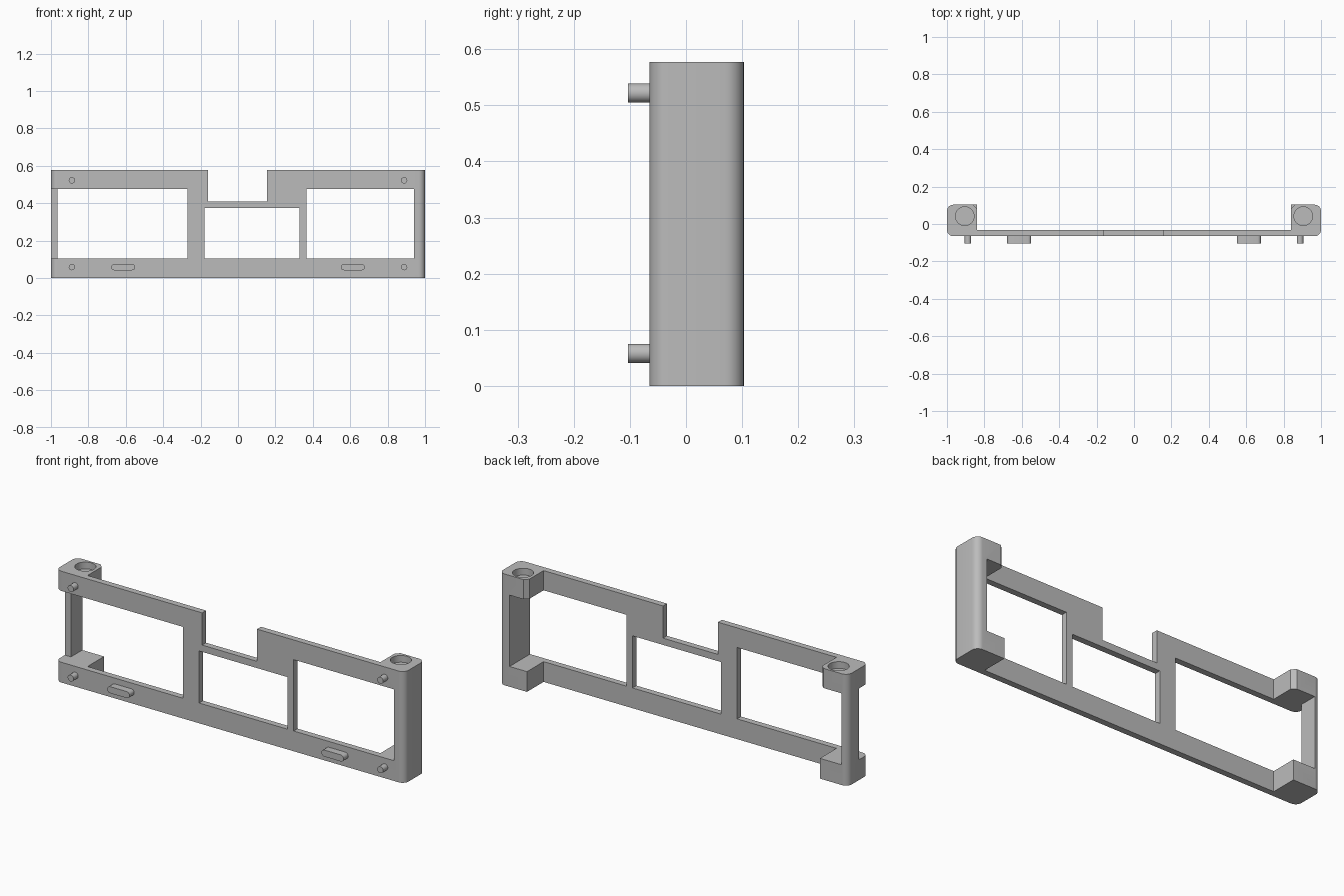
import bpy, bmesh, math

if "Cube" in bpy.data.objects:
    bpy.data.objects.remove(bpy.data.objects["Cube"], do_unlink=True)

FRONT, PANEL_BACK, BACK = -0.065, -0.033, 0.103
HEIGHT, RAIL_LOW, RAIL_HIGH = 0.577, 0.105, 0.475
INNER = 0.84          # inner side of the corner blocks

grey = bpy.data.materials.new("plain_grey")
grey.use_nodes = True
grey.diffuse_color = (0.5, 0.5, 0.5, 1)
grey.node_tree.nodes["Principled BSDF"].inputs["Base Color"].default_value = (0.5, 0.5, 0.5, 1)


def prism(name, outline, low, high, along_y=False):
    """Extrude a 2D outline along z, or along y when the outline is in x and z."""
    bm = bmesh.new()
    place = (lambda u, v: (u, low, v)) if along_y else (lambda u, v: (u, v, low))
    face = bm.faces.new([bm.verts.new(place(u, v)) for u, v in outline])
    moved = bmesh.ops.extrude_face_region(bm, geom=[face])["geom"]
    step = (0, high - low, 0) if along_y else (0, 0, high - low)
    bmesh.ops.translate(bm, vec=step, verts=[g for g in moved if isinstance(g, bmesh.types.BMVert)])
    bmesh.ops.recalc_face_normals(bm, faces=bm.faces)
    mesh = bpy.data.meshes.new(name)
    bm.to_mesh(mesh)
    bm.free()
    mesh.materials.append(grey)
    obj = bpy.data.objects.new(name, mesh)
    bpy.context.collection.objects.link(obj)
    return obj


def box(name, x0, x1, y0, y1, z0, z1):
    return prism(name, [(x0, y0), (x1, y0), (x1, y1), (x0, y1)], z0, z1)


def arc(cx, cy, r, start, end, steps=8):
    return [(cx + r * math.cos(math.radians(start + (end - start) * i / steps)),
             cy + r * math.sin(math.radians(start + (end - start) * i / steps)))
            for i in range(steps + 1)]


def end_outline(side, inner, y0, r_front, chamfer=0):
    """Plan of an end part, rounded on its outer corners."""
    r = 0.034
    pts = [(inner, y0)]
    pts += arc(1 - r, y0 + r, r, -90, 0) if r_front else [(1, y0)]
    pts += arc(1 - r, BACK - r, r, 0, 90)
    pts += [(inner + chamfer, BACK), (inner, BACK - chamfer)] if chamfer else [(inner, BACK)]
    return [(side * x, y) for x, y in pts]


def boolean(target, tool, operation):
    mod = target.modifiers.new(operation.lower(), "BOOLEAN")
    mod.operation, mod.solver, mod.object = operation, "EXACT", tool
    bpy.ops.object.select_all(action="DESELECT")
    bpy.context.view_layer.objects.active = target
    target.select_set(True)
    bpy.ops.object.modifier_apply(modifier=mod.name)
    bpy.data.objects.remove(tool, do_unlink=True)


# Front panel with its windows and the notch in the top rail
frame = box("frame", -INNER, INNER, FRONT, PANEL_BACK, 0, HEIGHT)
for x0, x1, z0, z1 in ((-0.9, -0.27, RAIL_LOW, RAIL_HIGH),
                       (-0.178, 0.33, RAIL_LOW, 0.375),
                       (0.365, 0.9, RAIL_LOW, RAIL_HIGH),
                       (-0.16, 0.155, 0.41, 0.7)):
    boolean(frame, box("cutter", x0, x1, -0.2, 0.2, z0, z1), "DIFFERENCE")

# Corner blocks, with a round blind socket in the top of each upper one
for side in (-1, 1):
    lower = prism("lower_block", end_outline(side, INNER, FRONT, True), 0, RAIL_LOW)
    upper = prism("upper_block", end_outline(side, INNER, FRONT, True, 0.02), RAIL_HIGH, HEIGHT)
    socket = prism("cutter", arc(side * 0.905, 0.042, 0.05, 0, 348.75, 31), HEIGHT - 0.035, 0.7)
    boolean(upper, socket, "DIFFERENCE")
    boolean(frame, lower, "UNION")
    boolean(frame, upper, "UNION")

# Full end wall on one side, slim rear post on the other
boolean(frame, prism("end_wall", end_outline(1, 0.94, FRONT, True), RAIL_LOW, RAIL_HIGH), "UNION")
boolean(frame, prism("rear_post", end_outline(-1, 0.965, 0.01, False), RAIL_LOW, RAIL_HIGH), "UNION")
parts = [frame]

# Locating pegs and rounded keys on the front
for side, label in ((-1, "right"), (1, "left")):
    for z, level in ((0.058, "lower"), (0.522, "upper")):
        parts.append(prism(f"{level}_{label}_peg", arc(side * 0.888, z, 0.017, 0, 345, 23),
                           -0.103, FRONT, True))
    cx = side * 0.614
    key = arc(cx + 0.047, 0.058, 0.017, -90, 90) + arc(cx - 0.047, 0.058, 0.017, 90, 270)
    parts.append(prism(f"{label}_key", key, -0.103, FRONT, True))

# Smooth the round surfaces and keep the edges sharp
bpy.ops.object.select_all(action="DESELECT")
for part in parts:
    part.select_set(True)
bpy.context.view_layer.objects.active = frame
bpy.ops.object.shade_smooth_by_angle(angle=math.radians(30))
